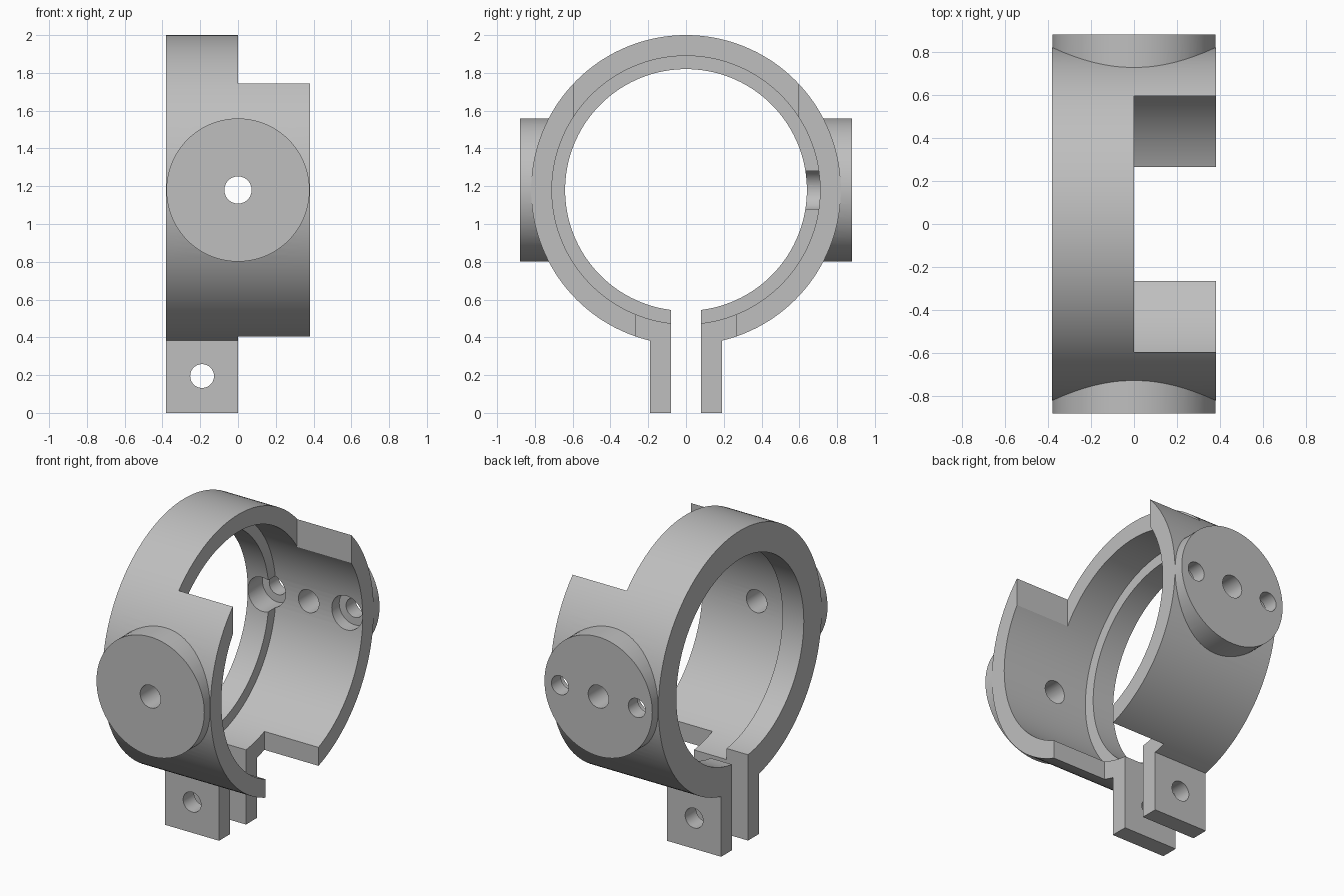
import bpy
from math import pi

if "Cube" in bpy.data.objects:
    bpy.data.objects.remove(bpy.data.objects["Cube"], do_unlink=True)

CZ = 1.18            # height of the ring axis
HALF = 0.38          # half width of the ring
R_OUT, R_BORE, R_LIP = 0.82, 0.71, 0.64
LIP_X = -0.23        # inner step of the retaining lip
SLIT, EAR = 0.08, 0.19

grey = bpy.data.materials.new("plain_grey")
grey.use_nodes = True
colour = (0.52, 0.52, 0.52, 1)
grey.diffuse_color = colour
grey.node_tree.nodes["Principled BSDF"].inputs["Base Color"].default_value = colour


def cyl_x(name, r, x0, x1, segs=144):
    """Cylinder along x on the ring axis."""
    bpy.ops.mesh.primitive_cylinder_add(vertices=segs, radius=r, depth=x1 - x0,
                                        location=((x0 + x1) / 2, 0, CZ), rotation=(0, pi / 2, 0))
    return finish(name)


def cyl_y(name, r, y0, y1, x=0, z=CZ, segs=48):
    """Cylinder along y."""
    bpy.ops.mesh.primitive_cylinder_add(vertices=segs, radius=r, depth=y1 - y0,
                                        location=(x, (y0 + y1) / 2, z), rotation=(pi / 2, 0, 0))
    return finish(name)


def box(name, lo, hi):
    bpy.ops.mesh.primitive_cube_add(size=1, location=[(a + b) / 2 for a, b in zip(lo, hi)])
    bpy.context.object.scale = [b - a for a, b in zip(lo, hi)]
    return finish(name)


def finish(name):
    ob = bpy.context.object
    ob.name = name
    bpy.ops.object.transform_apply(location=True, rotation=True, scale=True)
    ob.data.materials.append(grey)
    return ob


def combine(target, tool, operation):
    """Apply a boolean and discard the tool."""
    mod = target.modifiers.new(operation.lower(), 'BOOLEAN')
    mod.operation = operation
    mod.solver = 'EXACT'
    mod.object = tool
    bpy.context.view_layer.objects.active = target
    bpy.ops.object.modifier_apply(modifier=mod.name)
    bpy.data.objects.remove(tool, do_unlink=True)


# Ring body, round bosses front and back, clamp ears below
clamp = cyl_x("clamp_ring", R_OUT, -HALF, HALF)
for s in (-1, 1):
    ys = sorted((s * 0.5, s * 0.88))
    combine(clamp, cyl_y("boss", HALF - 0.001, *ys, segs=96), 'UNION')
    ys = sorted((s * SLIT, s * EAR))
    combine(clamp, box("ear", (-HALF, ys[0], 0), (0.1, ys[1], 0.45)), 'UNION')

cutters = [
    # Stepped bore that leaves a lip at one end
    cyl_x("lip_bore", R_LIP, -1, 1),
    cyl_x("main_bore", R_BORE, LIP_X, 1),
    # Clamp slit and the two openings in the half ring
    box("slit", (-1, -SLIT, -1), (1, SLIT, 0.8)),
    box("lower_opening", (0, -0.265, -1), (1, 0.265, 0.9)),
    box("upper_opening", (0, -0.595, 1.4), (1, 0.595, 3)),
    # Pivot hole and clamp bolt hole
    cyl_y("pivot_hole", 0.072, -1, 1),
    cyl_y("bolt_hole", 0.063, -1, 1, x=-0.19, z=0.195),
]
# Counterbored screw holes in the back boss
for x in (-0.27, 0.27):
    cutters.append(cyl_y("screw_hole", 0.06, 0.4, 1, x=x))
    cutters.append(cyl_y("counterbore", 0.108, 0.4, 0.785, x=x))
for cutter in cutters:
    combine(clamp, cutter, 'DIFFERENCE')

bpy.ops.object.select_all(action='DESELECT')
clamp.select_set(True)
bpy.context.view_layer.objects.active = clamp
bpy.ops.object.shade_smooth_by_angle(angle=pi / 6)
